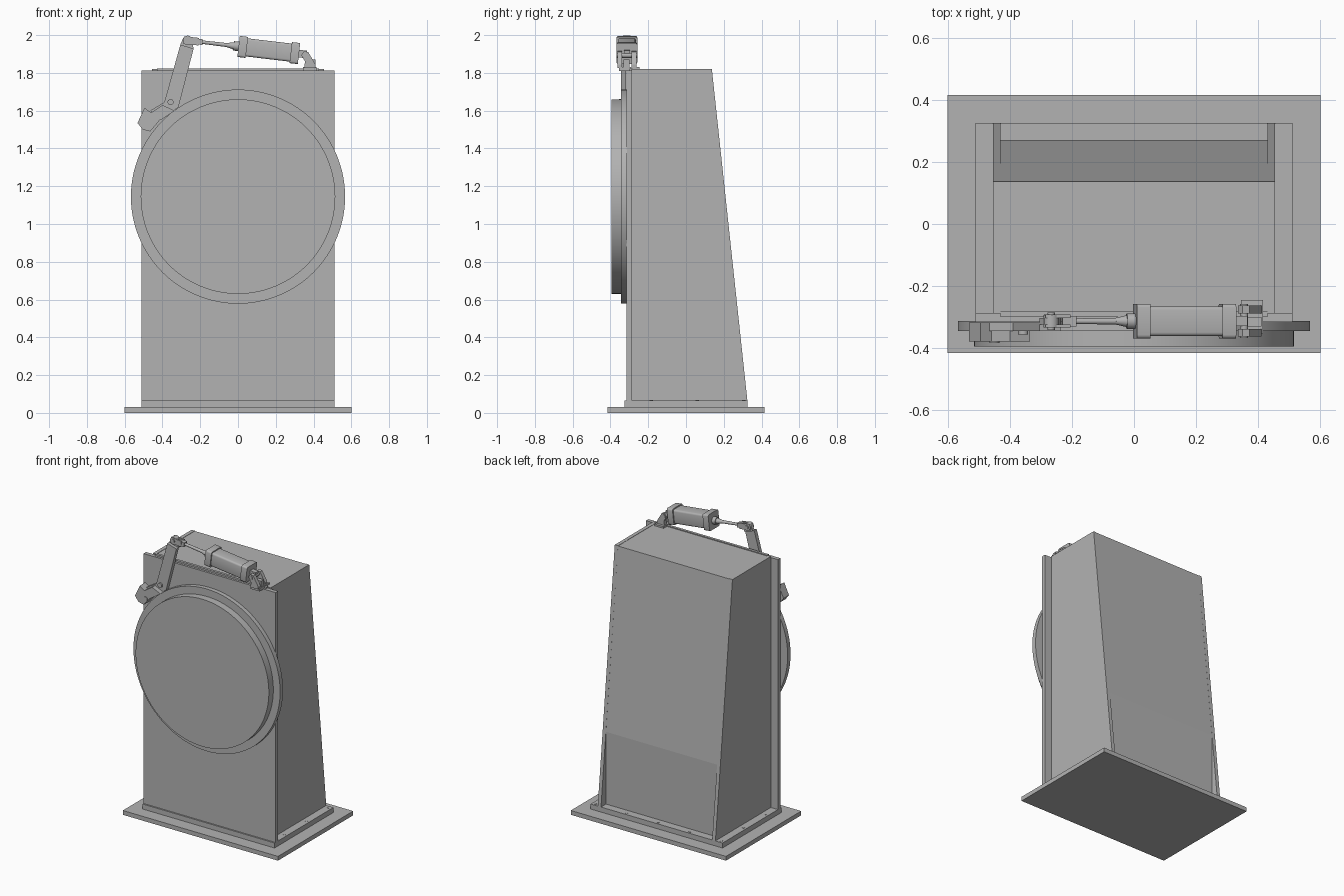
import bpy, bmesh, math
from mathutils import Matrix, Vector

cube = bpy.data.objects.get("Cube")
if cube:
    bpy.data.objects.remove(cube, do_unlink=True)

grey = bpy.data.materials.new("steel grey")
grey.use_nodes = True
COLOUR = (0.45, 0.45, 0.45, 1)
grey.diffuse_color = COLOUR
grey.node_tree.nodes["Principled BSDF"].inputs["Base Color"].default_value = COLOUR


def finish(name, bm, matrix=None, smooth=False):
    if matrix:
        bm.transform(matrix)
    bmesh.ops.recalc_face_normals(bm, faces=bm.faces)
    mesh = bpy.data.meshes.new(name)
    bm.to_mesh(mesh)
    bm.free()
    mesh.materials.append(grey)
    obj = bpy.data.objects.new(name, mesh)
    bpy.context.collection.objects.link(obj)
    if smooth:
        bpy.ops.object.select_all(action='DESELECT')
        obj.select_set(True)
        bpy.context.view_layer.objects.active = obj
        bpy.ops.object.shade_smooth_by_angle(angle=math.radians(35))
    return obj


def box(name, x, y, z, matrix=None, bevel=0):
    """Box from (min, max) pairs."""
    bm = bmesh.new()
    bmesh.ops.create_cube(bm, size=1)
    for v in bm.verts:
        v.co = Vector(r[0] if c < 0 else r[1] for c, r in zip(v.co, (x, y, z)))
    if bevel:
        edges = [e for e in bm.edges if abs(e.verts[0].co.x - e.verts[1].co.x) > 1e-4]
        bmesh.ops.bevel(bm, geom=edges, offset=bevel, segments=3, affect='EDGES', profile=0.5)
    return finish(name, bm, matrix, bevel > 0)


def prism(name, points, axis, lo, hi):
    """Extrude a flat outline: (y, z) points along x, or (x, z) points along y."""
    bm = bmesh.new()
    place = (lambda p: (lo, *p)) if axis == 'X' else (lambda p: (p[0], lo, p[1]))
    face = bm.faces.new([bm.verts.new(place(p)) for p in points])
    out = bmesh.ops.extrude_face_region(bm, geom=[face])
    step = Vector((hi - lo, 0, 0)) if axis == 'X' else Vector((0, hi - lo, 0))
    bmesh.ops.translate(bm, vec=step, verts=[g for g in out["geom"] if isinstance(g, bmesh.types.BMVert)])
    return finish(name, bm)


def rod(name, start, end, r1, r2=None, matrix=None, sides=32):
    """Cylinder or cone between two points."""
    start, end = Vector(start), Vector(end)
    d = end - start
    bm = bmesh.new()
    bmesh.ops.create_cone(bm, cap_ends=True, segments=sides, radius1=r1,
                          radius2=r1 if r2 is None else r2, depth=d.length)
    bm.transform(Matrix.Translation((start + end) / 2) @ d.to_track_quat('Z', 'Y').to_matrix().to_4x4())
    return finish(name, bm, matrix, True)


# Base and bolted flange
box("base_plate", (-0.6, 0.6), (-0.415, 0.415), (0, 0.03))
box("flange", (-0.51, 0.51), (-0.325, 0.325), (0.03, 0.065))
bolts = [(x, 0.305) for x in (-0.487, -0.245, 0, 0.245, 0.487)]
bolts += [(s * 0.487, y) for s in (-1, 1) for y in (0.06, -0.185)]
for x, y in bolts:
    rod("flange_bolt", (x, y, 0.06), (x, y, 0.067), 0.009, sides=16)

# Housing: front plate, tapered side plates, back panel that turns vertical low down
box("front_plate", (-0.51, 0.51), (-0.315, -0.287), (0.065, 1.812))
side = [(-0.288, 0.065), (0.325, 0.065), (0.137, 1.82), (-0.288, 1.82)]
for s, name in ((-1, "right_side_plate"), (1, "left_side_plate")):
    prism(name, side, 'X', s * 0.43, s * 0.455)
prism("housing_core", [(-0.288, 0.065), (0.27, 0.065), (0.27, 0.57), (0.137, 1.818),
                       (-0.282, 1.818)], 'X', -0.43, 0.43)
box("top_lip", (-0.43, 0.43), (-0.3, -0.282), (1.8, 1.824))

# Round door
DOOR_Z = 1.145
rod("door_flange", (0, -0.313, DOOR_Z), (0, -0.345, DOOR_Z), 0.567, sides=128)
rod("door_cover", (0, -0.34, DOOR_Z), (0, -0.395, DOOR_Z), 0.515, sides=128)

# Lever arm and its clamp
prism("lever_arm", [(-0.305, 1.95), (-0.235, 1.928), (-0.315, 1.62), (-0.345, 1.595), (-0.41, 1.55),
                    (-0.465, 1.6), (-0.39, 1.645)], 'Y', -0.345, -0.317)
prism("clamp_block", [(-0.495, 1.615), (-0.41, 1.555), (-0.465, 1.49), (-0.505, 1.5), (-0.532, 1.535)],
      'Y', -0.378, -0.318)
prism("clamp_jaw", [(-0.46, 1.59), (-0.4, 1.63), (-0.335, 1.6), (-0.41, 1.55)], 'Y', -0.378, -0.34)
rod("clamp_pin", (-0.45, -0.37, 1.535), (-0.45, -0.383, 1.535), 0.016)
rod("lever_bolt", (-0.357, -0.34, 1.645), (-0.357, -0.356, 1.645), 0.016)
prism("lever_tip", [(-0.305, 1.95), (-0.29, 1.985), (-0.25, 1.99), (-0.235, 1.928)],
      'Y', -0.323, -0.303)

# Actuator, laid out along local x from the lever pin, then tilted
tilt = Matrix.Translation((-0.267, -0.313, 1.972)) @ Matrix.Rotation(math.radians(6.75), 4, 'Y')
for s in (-1, 1):
    box("rod_fork", (-0.02, 0.06), (s * 0.01, s * 0.021), (-0.02, 0.02), tilt)
box("fork_bridge", (0.035, 0.08), (-0.017, 0.017), (-0.015, 0.015), tilt)
rod("fork_pin", (0, -0.028, 0), (0, 0.028, 0), 0.012, matrix=tilt)
rod("fork_eye", (0, -0.02, 0), (0, 0.02, 0), 0.025, matrix=tilt)
rod("piston_rod", (0.07, 0, 0), (0.24, 0, 0), 0.009, 0.011, tilt)
rod("rod_cone", (0.21, 0, 0), (0.25, 0, 0), 0.011, 0.02, tilt)
rod("rod_gland", (0.245, 0, 0), (0.28, 0, 0), 0.025, matrix=tilt)
box("cylinder_body", (0.29, 0.57), (-0.048, 0.048), (-0.048, 0.048), tilt, 0.012)
for x, name in ((0.272, "rod_end_cap"), (0.55, "rear_end_cap")):
    box(name, (x, x + 0.044), (-0.056, 0.056), (-0.056, 0.056), tilt, 0.012)
box("rear_tongue", (0.59, 0.635), (-0.016, 0.016), (-0.02, 0.02), tilt)

# Rear pivot bracket
for s in (-1, 1):
    prism("bracket_ear", [(0.335, 1.895), (0.35, 1.915), (0.372, 1.91), (0.41, 1.845), (0.41, 1.825),
                          (0.35, 1.825), (0.355, 1.86)], 'Y', -0.313 + s * 0.025, -0.313 + s * 0.05)
rod("bracket_pin", (0.355, -0.368, 1.893), (0.355, -0.258, 1.893), 0.013)
box("bracket_web", (0.365, 0.41), (-0.33, -0.3), (1.825, 1.87))
box("bracket_foot", (0.345, 0.415), (-0.355, -0.245), (1.81, 1.83))
